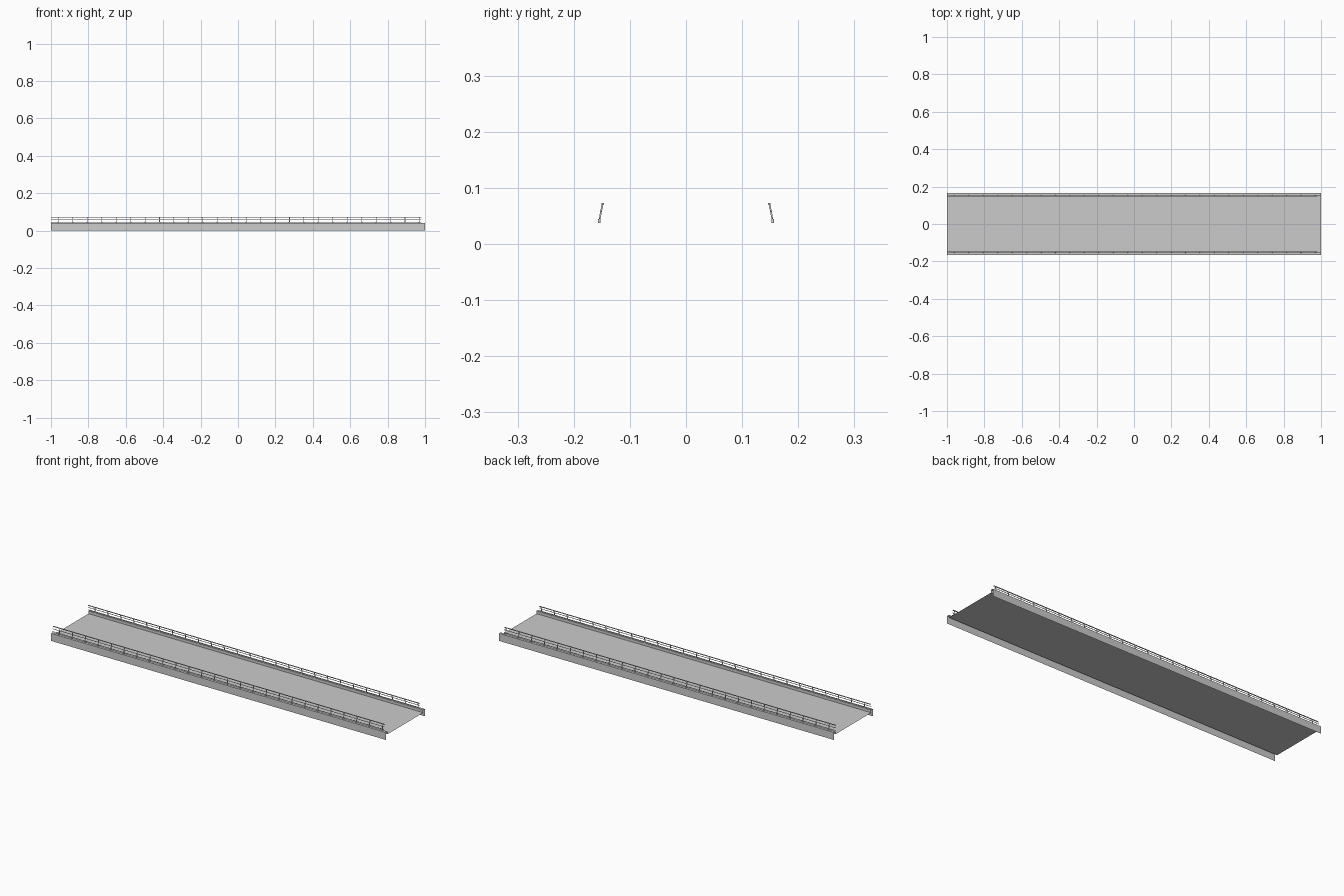
import bpy, bmesh

if "Cube" in bpy.data.objects:
    bpy.data.objects.remove(bpy.data.objects["Cube"])

X0, X1 = -1.0, 1.0
RAIL_END = 0.98


def finish(name, bm):
    me = bpy.data.meshes.new(name)
    bm.to_mesh(me)
    bm.free()
    ob = bpy.data.objects.new(name, me)
    bpy.context.collection.objects.link(ob)
    return ob


def extrude_profile(bm, pts, x0, x1, closed=False):
    """Sweep a (y, z) profile along x."""
    a = [bm.verts.new((x0, y, z)) for y, z in pts]
    b = [bm.verts.new((x1, y, z)) for y, z in pts]
    n = len(pts)
    for i in range(n if closed else n - 1):
        j = (i + 1) % n
        bm.faces.new((a[i], a[j], b[j], b[i]))
    if closed:
        bm.faces.new(a[::-1])
        bm.faces.new(b)
        bmesh.ops.recalc_face_normals(bm, faces=bm.faces[:])


def box_profile(y, z, w, h):
    return [(y - w / 2, z - h / 2), (y + w / 2, z - h / 2),
            (y + w / 2, z + h / 2), (y - w / 2, z + h / 2)]


# road deck: a single flat sheet between the kerbs
bm = bmesh.new()
extrude_profile(bm, [(0.152, 0.025), (-0.152, 0.025)], X0, X1)
bmesh.ops.recalc_face_normals(bm, faces=bm.faces[:])
deck = finish("road_deck", bm)
if deck.data.polygons[0].normal.z < 0:
    deck.data.flip_normals()

# inward-leaning post outline: centre line and depth
POST = [(0.1535, 0.038), (0.1535, 0.046), (0.1515, 0.058), (0.1485, 0.071)]
HALF = 0.0015
post_outline = [(y - HALF, z) for y, z in POST] + [(y + HALF, z) for y, z in POST[::-1]]

for side, s in (("front", -1), ("back", 1)):
    # kerb wall, ledge and outer fascia as one folded sheet
    bm = bmesh.new()
    fold = [(0.152, 0.025), (0.152, 0.040), (0.166, 0.040), (0.167, 0.0)]
    extrude_profile(bm, [(s * y, z) for y, z in fold], X0, X1)
    if s > 0:
        bmesh.ops.reverse_faces(bm, faces=bm.faces[:])
    finish(side + "_kerb_and_fascia", bm)

    # handrails: top, middle and bottom
    bm = bmesh.new()
    for y, z, w, h in ((0.1485, 0.0715, 0.004, 0.003),
                       (0.1513, 0.059, 0.002, 0.002),
                       (0.1535, 0.0455, 0.003, 0.002)):
        extrude_profile(bm, box_profile(s * y, z, w, h), X0, RAIL_END, True)
    finish(side + "_handrails", bm)

    # railing posts with base blocks
    bm = bmesh.new()
    outline = [(s * y, z) for y, z in post_outline]
    count = 26
    for i in range(count):
        x = X0 + 0.04 + i * (RAIL_END - X0 - 0.05) / (count - 1)
        extrude_profile(bm, outline, x - 0.0015, x + 0.0015, True)
        extrude_profile(bm, box_profile(s * 0.1545, 0.041, 0.005, 0.007),
                        x - 0.004, x + 0.004, True)
    finish(side + "_railing_posts", bm)
